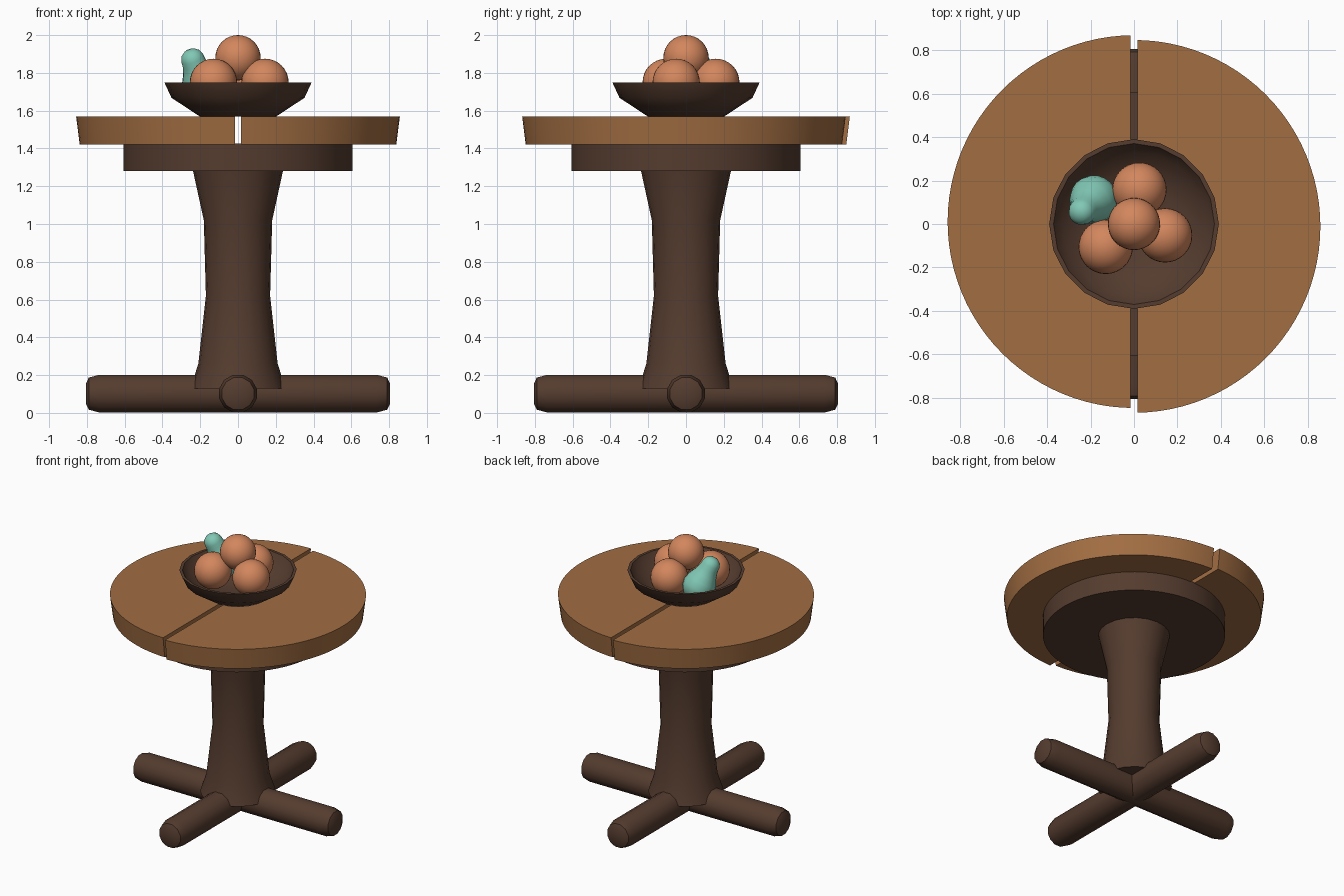
import bpy, bmesh, math
from mathutils import Vector

if "Cube" in bpy.data.objects:
    bpy.data.objects.remove(bpy.data.objects["Cube"])


def material(name, rgb):
    m = bpy.data.materials.new(name)
    m.diffuse_color = (*rgb, 1)
    m.use_nodes = True
    m.node_tree.nodes["Principled BSDF"].inputs["Base Color"].default_value = m.diffuse_color
    return m


DARK = material("dark_wood", (0.09, 0.045, 0.028))
WOOD = material("light_wood", (0.36, 0.155, 0.055))
ORANGE = material("orange_fruit", (0.65, 0.24, 0.11))
TEAL = material("teal_fruit", (0.22, 0.58, 0.46))


def finish(name, bm, mat, angle=35):
    bmesh.ops.recalc_face_normals(bm, faces=bm.faces)
    me = bpy.data.meshes.new(name)
    bm.to_mesh(me)
    bm.free()
    me.materials.append(mat)
    ob = bpy.data.objects.new(name, me)
    bpy.context.collection.objects.link(ob)
    bpy.ops.object.select_all(action='DESELECT')
    ob.select_set(True)
    bpy.context.view_layer.objects.active = ob
    bpy.ops.object.shade_smooth_by_angle(angle=math.radians(angle))
    return ob


def lathe(profile, sides, phase=0.0):
    """Revolve (radius, z) points around z and cap both ends."""
    bm = bmesh.new()
    rings = []
    for r, z in profile:
        rings.append([bm.verts.new((r * math.cos(phase + math.tau * i / sides),
                                    r * math.sin(phase + math.tau * i / sides), z))
                      for i in range(sides)])
    for a, b in zip(rings, rings[1:]):
        for i in range(sides):
            j = (i + 1) % sides
            bm.faces.new((a[i], a[j], b[j], b[i]))
    bm.faces.new(rings[0][::-1])
    bm.faces.new(rings[-1])
    return bm


# Crossed feet: round-ended beams
beam = [(0.055, -0.805), (0.088, -0.79), (0.103, -0.735),
        (0.103, 0.735), (0.088, 0.79), (0.055, 0.805)]
for name, turn in (("foot_beam_x", 0), ("foot_beam_y", math.pi / 2)):
    ob = finish(name, lathe(beam, 12, math.pi / 12), DARK, 50)
    ob.rotation_euler = (0, math.pi / 2, turn)
    ob.location.z = 0.102

# Pedestal
finish("pedestal", lathe([(0.252, 0.13), (0.21, 0.26), (0.17, 0.62),
                          (0.181, 1.02), (0.24, 1.29)], 20), DARK)

# Support disc under the top
finish("support_disc", lathe([(0.605, 1.28), (0.605, 1.425)], 64), DARK)

# Split table top, the halves slipped slightly along the gap
for name, side in (("left_top_half", -1), ("right_top_half", 1)):
    bm = lathe([(0.838, 1.42), (0.857, 1.57)], 96)
    cut = bmesh.ops.bisect_plane(
        bm, geom=bm.verts[:] + bm.edges[:] + bm.faces[:],
        plane_co=(side * 0.016, 0, 0), plane_no=(-side, 0, 0), clear_outer=True)
    bmesh.ops.holes_fill(bm, edges=[e for e in bm.edges if e.is_boundary])
    bmesh.ops.translate(bm, verts=bm.verts, vec=(0, -side * 0.011, 0))
    finish(name, bm, WOOD)

# Bowl with a hollow inside
finish("bowl", lathe([(0.2, 1.568), (0.352, 1.668), (0.39, 1.75),
                      (0.37, 1.75), (0.332, 1.682), (0.19, 1.595)], 20), DARK, 40)

# Round fruit
fruit = [(-0.13, -0.105, 1.75, 0.125), (0.143, -0.052, 1.75, 0.125),
         (0.025, 0.158, 1.75, 0.125), (0, 0, 1.88, 0.12)]
for i, (x, y, z, r) in enumerate(fruit):
    bm = bmesh.new()
    bmesh.ops.create_uvsphere(bm, u_segments=32, v_segments=16, radius=r)
    ob = finish(f"round_fruit_{i + 1}", bm, ORANGE)
    ob.location = (x, y, z)

# Leaning pear
pear = lathe([(0.03, -0.105), (0.075, -0.085), (0.105, -0.04), (0.112, 0),
              (0.1, 0.05), (0.078, 0.095), (0.064, 0.14), (0.062, 0.17),
              (0.052, 0.198), (0.03, 0.216), (0.008, 0.221)], 20)
ob = finish("pear", pear, TEAL, 60)
ob.location = (-0.186, 0.112, 1.725)
ob.rotation_euler = Vector((-0.055, -0.057, 0.15)).to_track_quat('Z', 'Y').to_euler()
